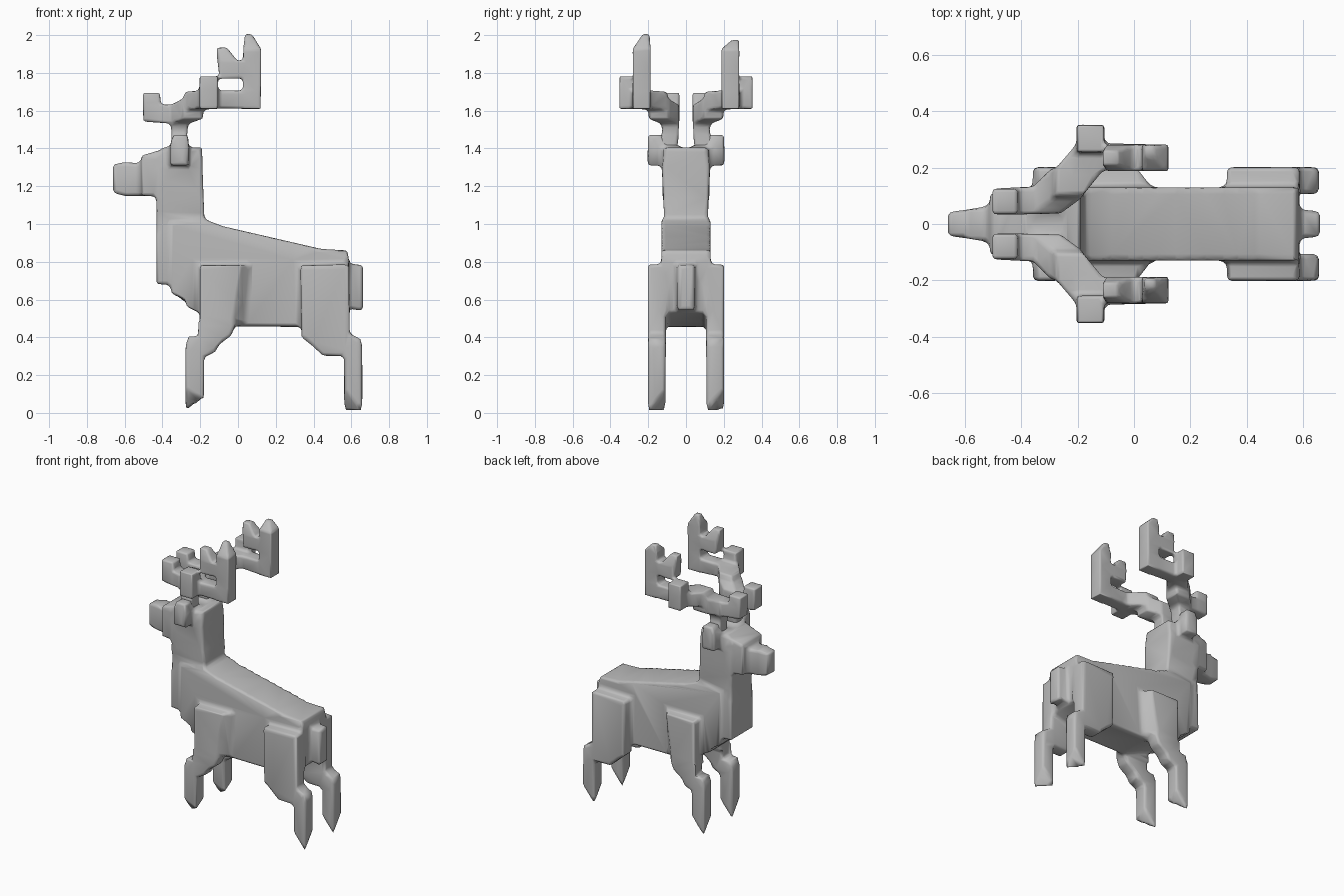
import bpy, bmesh, math

if "Cube" in bpy.data.objects:
    bpy.data.objects.remove(bpy.data.objects["Cube"])

coat = bpy.data.materials.new("coat grey")
coat.diffuse_color = (0.5, 0.5, 0.5, 1)
coat.use_nodes = True
coat.node_tree.nodes["Principled BSDF"].inputs["Base Color"].default_value = coat.diffuse_color


def prism(bm, profile, y0, y1):
    """Side profile (x, z) extruded from y0 to y1."""
    a, b = ([bm.verts.new((x, y, z)) for x, z in profile] for y in (y0, y1))
    n = len(a)
    caps = [bm.faces.new(a), bm.faces.new(b[::-1])]
    for i in range(n):
        bm.faces.new((a[i], b[i], b[(i + 1) % n], a[(i + 1) % n]))
    bmesh.ops.triangulate(bm, faces=caps)


def hull(bm, points):
    """Convex block around a few points."""
    vs = [bm.verts.new(p) for p in points]
    res = bmesh.ops.convex_hull(bm, input=vs)
    junk = {v for v in res["geom_interior"] + res["geom_unused"]
            if isinstance(v, bmesh.types.BMVert)}
    bmesh.ops.delete(bm, geom=list(junk), context='VERTS')


def loft(bm, rings):
    """Block through rectangles (x, z_low, z_high, half_width)."""
    for p, q in zip(rings, rings[1:]):
        hull(bm, [(x, y, z) for x, lo, hi, w in (p, q)
                  for y in (-w, w) for z in (lo, hi)])


def limb(bm, paths, side):
    """Blocky branch: hulls between small cubes along paths of (x, y, z, r)."""
    for path in paths:
        for p, q in zip(path, path[1:]):
            hull(bm, [(x + r * i, side * (y + r * j), z + r * k)
                      for x, y, z, r in (p, q)
                      for i in (-1, 1) for j in (-1, 1) for k in (-1, 1)])


def fuse(bm, name, voxel, soft, ratio):
    """Merge overlapping blocks into one softened low-poly skin."""
    bmesh.ops.recalc_face_normals(bm, faces=bm.faces)
    me = bpy.data.meshes.new(name)
    bm.to_mesh(me)
    bm.free()
    me.materials.append(coat)
    ob = bpy.data.objects.new(name, me)
    bpy.context.collection.objects.link(ob)
    m = ob.modifiers.new("fuse", 'REMESH')
    m.mode = 'VOXEL'
    m.voxel_size = voxel
    m.use_smooth_shade = True
    m = ob.modifiers.new("soften", 'SMOOTH')
    m.factor = 0.5
    m.iterations = soft
    m = ob.modifiers.new("simplify", 'DECIMATE')
    m.ratio = ratio
    bpy.context.view_layer.objects.active = ob
    ob.select_set(True)
    bpy.ops.object.convert(target='MESH')
    bpy.ops.object.shade_smooth_by_angle(angle=math.radians(70))
    ob.select_set(False)


skin = bmesh.new()

# body, with a sloping back and stepped chest
prism(skin, [(-0.36, 0.68), (-0.35, 0.63), (-0.28, 0.60),
             (-0.27, 0.56), (-0.2, 0.53), (0.0, 0.458), (0.34, 0.455),
             (0.58, 0.53), (0.588, 0.80), (0.58, 0.86), (0.44, 0.868),
             (-0.08, 0.988), (-0.17, 1.022), (-0.36, 1.0)], -0.13, 0.13)

# neck: chest to crown, as rectangles stacked upward
neck = [(0.68, -0.432, -0.20, 0.125), (1.02, -0.432, -0.178, 0.115),
        (1.30, -0.432, -0.188, 0.128), (1.405, -0.40, -0.19, 0.108)]
for p, q in zip(neck, neck[1:]):
    hull(skin, [(x, y, z) for z, x0, x1, w in (p, q)
                for x in (x0, x1) for y in (-w, w)])

# head, muzzle and tail
loft(skin, [(-0.512, 1.148, 1.362, 0.108), (-0.38, 1.148, 1.40, 0.125),
            (-0.21, 1.148, 1.40, 0.122)])
loft(skin, [(-0.662, 1.165, 1.315, 0.042), (-0.60, 1.148, 1.328, 0.05),
            (-0.48, 1.148, 1.318, 0.07)])
loft(skin, [(0.55, 0.56, 0.79, 0.05), (0.60, 0.55, 0.787, 0.05),
            (0.662, 0.54, 0.783, 0.046)])


def lower_leg(x0, x1, s, top, toe, heel, lift):
    """Shank whose sole is a diagonal ridge from the toe to the heel corner."""
    ya, yb = sorted((s * 0.108, s * 0.202))
    hull(skin, [(x, y, top) for x in (x0, x1) for y in (ya, yb)]
         + [(x0, yb, toe), (x1, ya, heel), (x0, ya, lift), (x1, yb, lift)])


thigh = [(0.33, 0.78), (0.56, 0.786), (0.588, 0.78), (0.59, 0.42),
         (0.65, 0.39), (0.655, 0.30), (0.45, 0.302), (0.40, 0.35),
         (0.337, 0.40)]
knee = [(-0.202, 0.50), (-0.01, 0.48), (-0.035, 0.41), (-0.10, 0.362),
        (-0.12, 0.322), (-0.18, 0.295), (-0.27, 0.32), (-0.27, 0.403),
        (-0.202, 0.403)]

for s, label in ((1, "left"), (-1, "right")):
    # shoulders fading into the flank, then the legs
    hull(skin, [(x, s * y, z) for x, y, z in (
        (-0.202, 0.2, 0.782), (-0.202, 0.09, 0.782), (0.015, 0.195, 0.782),
        (0.065, 0.13, 0.782), (0.065, 0.09, 0.782), (-0.202, 0.2, 0.47),
        (-0.202, 0.09, 0.47), (-0.03, 0.2, 0.47), (0.04, 0.13, 0.48),
        (0.04, 0.09, 0.48))])
    prism(skin, knee, s * 0.106, s * 0.201)
    prism(skin, thigh, s * 0.106, s * 0.202)
    lower_leg(-0.278, -0.18, s, 0.36, 0.008, 0.075, 0.13)
    lower_leg(0.562, 0.658, s, 0.36, 0.01, 0.01, 0.13)

    # ears
    limb(skin, [[(-0.31, 0.09, 1.37, 0.05), (-0.31, 0.153, 1.36, 0.05),
                 (-0.305, 0.162, 1.432, 0.04)]], s)

    # antlers: stem, brow tine, beam, side knob, rear tine and upper branch
    fork = (-0.31, 0.085, 1.58, 0.048)
    bend = (-0.155, 0.24, 1.66, 0.047)
    tip_y, tip_z = (0.262, 1.957) if s > 0 else (0.21, 1.988)
    antler = bmesh.new()
    limb(antler, [
        [(-0.31, 0.10, 1.38, 0.045), (-0.31, 0.077, 1.49, 0.037), fork,
         (-0.455, 0.08, 1.588, 0.046), (-0.458, 0.08, 1.65, 0.045)],
        [fork, (-0.24, 0.145, 1.61, 0.053), (-0.23, 0.15, 1.652, 0.048), bend,
         (0.073, 0.235, 1.657, 0.047), (0.075, 0.235, 1.88, 0.047),
         (0.055, tip_y, tip_z, 0.018)],
        [bend, (-0.155, 0.303, 1.66, 0.05), (-0.155, 0.303, 1.733, 0.048)],
        [(0.07, 0.235, 1.817, 0.046), (-0.05, 0.235, 1.817, 0.047),
         (-0.085, 0.235, 1.908, 0.026)],
    ], s)
    fuse(antler, "antler_" + label, 0.010, 4, 0.12)

fuse(skin, "deer_body", 0.013, 4, 0.07)
